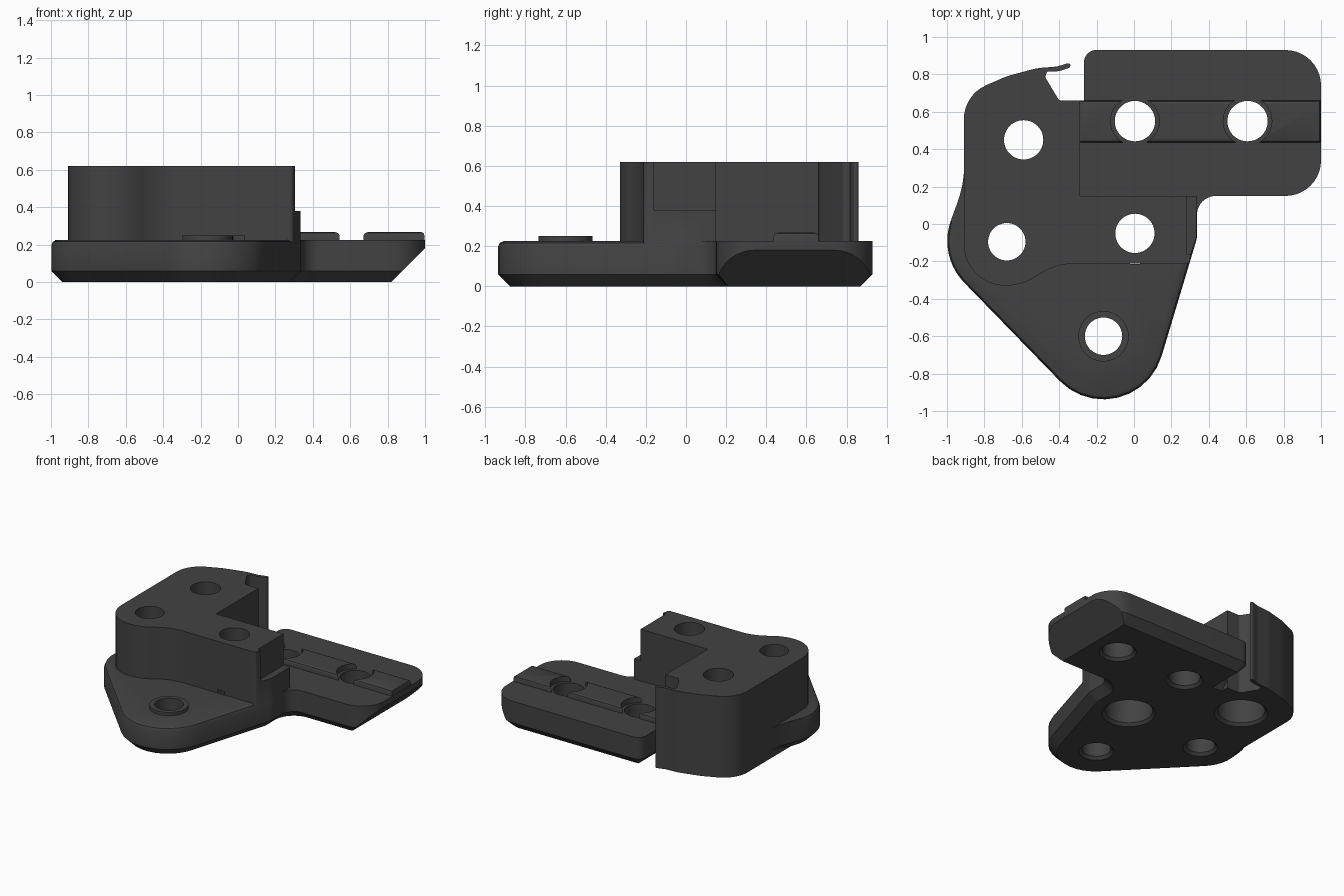
import bpy, bmesh, math
from mathutils import Vector

if "Cube" in bpy.data.objects:
    bpy.data.objects.remove(bpy.data.objects["Cube"])

dark = bpy.data.materials.new("charcoal")
dark.diffuse_color = (0.055, 0.055, 0.055, 1)
dark.use_nodes = True
dark.node_tree.nodes["Principled BSDF"].inputs["Base Color"].default_value = dark.diffuse_color


def rounded(corners, steps=10):
    """Counter-clockwise outline from (x, y, radius) corners."""
    out = []
    n = len(corners)
    for i, (x, y, r) in enumerate(corners):
        p = Vector((x, y))
        if r == 0:
            out.append(p)
            continue
        a = (Vector(corners[i - 1][:2]) - p).normalized()
        b = (Vector(corners[(i + 1) % n][:2]) - p).normalized()
        half = a.angle(b) / 2
        t = r / math.tan(half)
        c = p + (a + b).normalized() * (r / math.sin(half))
        u, v = p + a * t - c, p + b * t - c
        turn = math.atan2(u.x * v.y - u.y * v.x, u.dot(v))
        for k in range(steps + 1):
            g = turn * k / steps
            out.append(c + Vector((u.x * math.cos(g) - u.y * math.sin(g),
                                   u.x * math.sin(g) + u.y * math.cos(g))))
    return out


def inset(pts, amount):
    """Move each outline point inward; amount is a number or a function of the point."""
    res = []
    n = len(pts)
    for i, p in enumerate(pts):
        d = amount(p) if callable(amount) else amount
        e1 = (p - pts[i - 1]).normalized()
        e2 = (pts[(i + 1) % n] - p).normalized()
        n1, n2 = Vector((-e1.y, e1.x)), Vector((-e2.y, e2.x))
        res.append(p + (n1 + n2) * (d / (1 + n1.dot(n2))))
    return res


def loft(name, layers):
    """Solid through (outline, z) layers with flat caps."""
    bm = bmesh.new()
    rings = [[bm.verts.new((p.x, p.y, z)) for p in pts] for pts, z in layers]
    n = len(rings[0])
    for lo, hi in zip(rings, rings[1:]):
        for i in range(n):
            j = (i + 1) % n
            bm.faces.new((lo[i], lo[j], hi[j], hi[i]))
    bm.faces.new(rings[0][::-1])
    bm.faces.new(rings[-1])
    bmesh.ops.recalc_face_normals(bm, faces=bm.faces)
    me = bpy.data.meshes.new(name)
    bm.to_mesh(me)
    bm.free()
    me.materials.append(dark)
    ob = bpy.data.objects.new(name, me)
    bpy.context.collection.objects.link(ob)
    return ob


def circle(x, y, r, n=48):
    return [Vector((x + r * math.cos(2 * math.pi * i / n),
                    y + r * math.sin(2 * math.pi * i / n))) for i in range(n)]


def rect(x0, x1, y0, y1):
    return [Vector(p) for p in ((x0, y0), (x1, y0), (x1, y1), (x0, y1))]


def combine(ob, tool, op):
    """Apply a boolean and discard the tool."""
    tool.hide_render = True
    m = ob.modifiers.new(op, 'BOOLEAN')
    m.operation, m.object, m.solver = op, tool, 'EXACT'
    bpy.context.view_layer.objects.active = ob
    bpy.ops.object.modifier_apply(modifier=m.name)
    bpy.data.objects.remove(tool)


def finish(ob):
    bpy.ops.object.select_all(action='DESELECT')
    ob.select_set(True)
    bpy.context.view_layer.objects.active = ob
    bpy.ops.object.shade_smooth_by_angle(angle=math.radians(30))


# Base plate with arm: chamfered below, softly rounded on the front upper rim
plate = rounded([
    (-0.011, -1.236, 0.325), (0.337, -0.075, 0.15), (0.337, 0.15, 0.1),
    (1.0, 0.15, 0.19), (1.0, 0.93, 0.19), (-0.267, 0.93, 0.065),
    (-0.267, 0.658, 0), (-0.31, 0.658, 0), (-0.45, 0.5, 0), (-0.85, 0.45, 0),
    (-0.908, 0.38, 0), (-0.908, 0.213, 0.6), (-1.048, -0.169, 0.32)])
TOP = 0.225


def rim(d):
    return lambda p: d if p.y < 0 else 0


body = loft("bracket_body", [
    (inset(plate, 0.06), 0), (plate, 0.06), (plate, TOP - 0.03),
    (inset(plate, rim(0.009)), TOP - 0.009), (inset(plate, rim(0.03)), TOP)])

# Sloped underside at the arm tip
slope = loft("slope_cutter", [
    (rect(0.77, 1.3, -0.2, 1.2), -0.05),
    (rect(1.02, 1.3, -0.2, 1.2), 0.20)])
combine(body, slope, 'DIFFERENCE')

# Tall block with a hooked lip at the back
block = rounded([
    (-0.91, -0.33, 0.22), (-0.60, -0.33, 0.3), (-0.42, -0.212, 0.35),
    (0.235, -0.212, 0), (0.235, 0.15, 0), (-0.29, 0.15, 0), (-0.29, 0.66, 0),
    (-0.40, 0.66, 0.02), (-0.475, 0.785, 0.02), (-0.465, 0.815, 0.01),
    (-0.40, 0.817, 0.05), (-0.345, 0.835, 0.01), (-0.335, 0.86, 0.01),
    (-0.36, 0.858, 0.01), (-0.41, 0.842, 0.05), (-0.52, 0.833, 0.3),
    (-0.68, 0.79, 0.4), (-0.91, 0.69, 0.2)], 8)
combine(body, loft("tall_block", [(block, 0), (block, 0.62)]), 'UNION')

# Stepped shoulder on the right end of the block
shoulder = rounded([
    (0.2, -0.212, 0), (0.296, -0.212, 0.02), (0.303, -0.165, 0),
    (0.334, -0.07, 0.1), (0.334, 0.15, 0), (0.2, 0.15, 0)], 5)
combine(body, loft("shoulder", [(shoulder, 0.15), (shoulder, 0.62)]), 'UNION')
step = rect(0.28, 0.5, -0.16, 0.3)
combine(body, loft("step_cutter", [(step, 0.38), (step, 0.8)]), 'DIFFERENCE')


# Through holes: x, y, radius, lower recess radius, recess depth
def hole_cutter(x, y, r, recess, depth):
    return loft("hole_cutter", [
        (circle(x, y, recess + 0.02), -0.1), (circle(x, y, recess + 0.02), 0),
        (circle(x, y, recess), 0.02), (circle(x, y, recess), depth),
        (circle(x, y, r), depth + 0.001), (circle(x, y, r), 0.9)])


for spec in [(-0.59, 0.45, 0.105, 0.165, 0.25), (0.005, -0.05, 0.105, 0.165, 0.25),
             (-0.68, -0.095, 0.1, 0.1, 0.1), (-0.163, -0.6, 0.1, 0.1, 0.1),
             (0.005, 0.55, 0.108, 0.108, 0.1), (0.607, 0.55, 0.108, 0.108, 0.1)]:
    combine(body, hole_cutter(*spec), 'DIFFERENCE')
finish(body)

# Raised ring around the front hole
ring = loft("hole_boss", [(circle(-0.163, -0.6, 0.135), 0.2),
                          (circle(-0.163, -0.6, 0.135), 0.25)])
combine(ring, hole_cutter(-0.163, -0.6, 0.1, 0.1, 0.1), 'DIFFERENCE')
finish(ring)

# Raised rail along the arm, broken around the two arm holes
strip = rect(-0.295, 0.997, 0.437, 0.66)
rail = loft("arm_rail", [(strip, 0.205), (strip, 0.25), (inset(strip, 0.005), 0.262),
                         (inset(strip, 0.017), 0.267)])
for x in (0.005, 0.607):
    gap = circle(x, 0.55, 0.13)
    combine(rail, loft("gap_cutter", [(gap, 0), (gap, 0.5)]), 'DIFFERENCE')
finish(rail)
